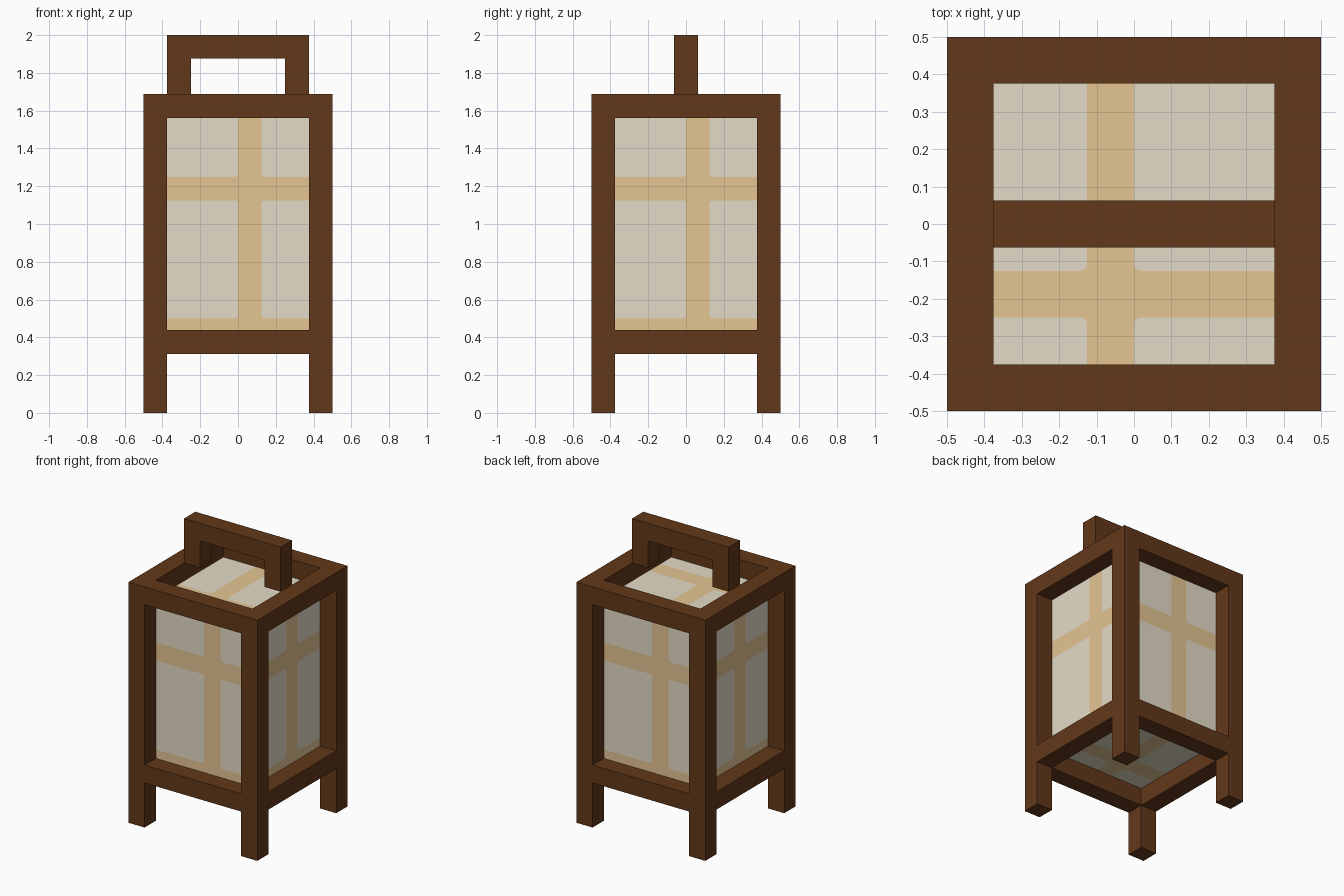
import bpy, bmesh
from math import pi
from mathutils import Matrix

if "Cube" in bpy.data.objects:
    bpy.data.objects.remove(bpy.data.objects["Cube"])

U = 0.125  # thickness of every wooden bar


def material(name, rgb):
    m = bpy.data.materials.new(name)
    m.diffuse_color = (*rgb, 1)
    m.use_nodes = True
    m.node_tree.nodes["Principled BSDF"].inputs["Base Color"].default_value = m.diffuse_color
    return m


WOOD = material("dark_wood", (0.124, 0.040, 0.010))
PAPER = material("pale_paper", (0.775, 0.705, 0.571))
TAN = material("tan_lattice", (0.775, 0.556, 0.289))


def add_object(name, bm, mats):
    mesh = bpy.data.meshes.new(name)
    bm.to_mesh(mesh)
    bm.free()
    for m in mats:
        mesh.materials.append(m)
    ob = bpy.data.objects.new(name, mesh)
    bpy.context.collection.objects.link(ob)
    return ob


def box(name, lo, hi):
    bm = bmesh.new()
    size = [b - a for a, b in zip(lo, hi)]
    mid = [(a + b) / 2 for a, b in zip(lo, hi)]
    bmesh.ops.create_cube(bm, size=1, matrix=Matrix.Translation(mid) @ Matrix.Diagonal((*size, 1)))
    return add_object(name, bm, [WOOD])


def panel(name, w, h, us, vs, matrix):
    """Flat panel in local x/y: tan bands us and vs, paper cells with clipped corners between."""
    bm = bmesh.new()
    c = 0.016

    def face(pts, mat):
        f = bm.faces.new([bm.verts.new((x, y, 0)) for x, y in pts])
        f.material_index = mat

    def spans(half, bands):
        cuts = sorted({-half, half, *[e for b in bands for e in b]})
        return [(a, b, (a, b) in bands) for a, b in zip(cuts, cuts[1:])]

    for u0, u1, ub in spans(w / 2, us):
        for v0, v1, vb in spans(h / 2, vs):
            if ub or vb:
                face([(u0, v0), (u1, v0), (u1, v1), (u0, v1)], 1)
                continue
            pts = []
            # clip only the corners that touch two bands
            for x, y, first_x in ((u0, v0, False), (u1, v0, True), (u1, v1, False), (u0, v1, True)):
                if abs(x) > w / 2 - 1e-4 or abs(y) > h / 2 - 1e-4:
                    pts.append((x, y))
                    continue
                sx = c if x == u0 else -c
                sy = c if y == v0 else -c
                a, m, b = (x + sx, y), (x + sx * .3, y + sy * .3), (x, y + sy)
                trio = [a, m, b] if first_x else [b, m, a]
                pts += trio
                face([(x, y)] + trio, 1)
            face(pts, 0)
    # all faces look outward along local +z
    for f in bm.faces:
        f.normal_update()
        if f.normal.z < 0:
            f.normal_flip()
    bm.transform(matrix)
    return add_object(name, bm, [PAPER, TAN])


# Corner posts, doubling as legs
for i, sx in enumerate((-1, 1)):
    for j, sy in enumerate((-1, 1)):
        x, y = sx * 0.4375, sy * 0.4375
        box(f"corner_post_{i * 2 + j + 1}", (x - U / 2, y - U / 2, 0), (x + U / 2, y + U / 2, 1.6875))

# Lower and upper rails between the posts
for label, z in (("lower", 0.3125), ("upper", 1.5625)):
    for side, s in (("a", -0.5), ("b", 0.375)):
        box(f"{label}_cross_rail_{side}", (-0.375, s, z), (0.375, s + U, z + U))
        box(f"{label}_side_rail_{side}", (s, -0.375, z), (s + U, 0.375, z + U))

# Carrying handle
for side, s in (("left", -0.375), ("right", 0.25)):
    box(f"handle_{side}_leg", (s, -U / 2, 1.6875), (s + U, U / 2, 1.875))
box("handle_grip", (-0.375, -U / 2, 1.875), (0.375, U / 2, 2))

# Four paper side panels, repeated around the vertical axis
for k, side in enumerate(("front", "right", "back", "left")):
    place = (Matrix.Rotation(k * pi / 2, 4, 'Z') @ Matrix.Translation((0, -0.375, 1))
             @ Matrix.Rotation(pi / 2, 4, 'X'))
    panel(f"{side}_paper_panel", 0.75, 1.125, [(0, 0.125)],
          [(-0.5625, -0.5), (0.125, 0.25)], place)

# Paper panels closing the top and bottom
panel("top_paper_panel", 0.75, 0.75, [(-0.125, 0)], [(-0.25, -0.125)],
      Matrix.Translation((0, 0, 1.5625)))
panel("bottom_paper_panel", 0.75, 0.75, [(-0.125, 0)], [(0.125, 0.25)],
      Matrix.Translation((0, 0, 0.4375)) @ Matrix.Rotation(pi, 4, 'X'))
